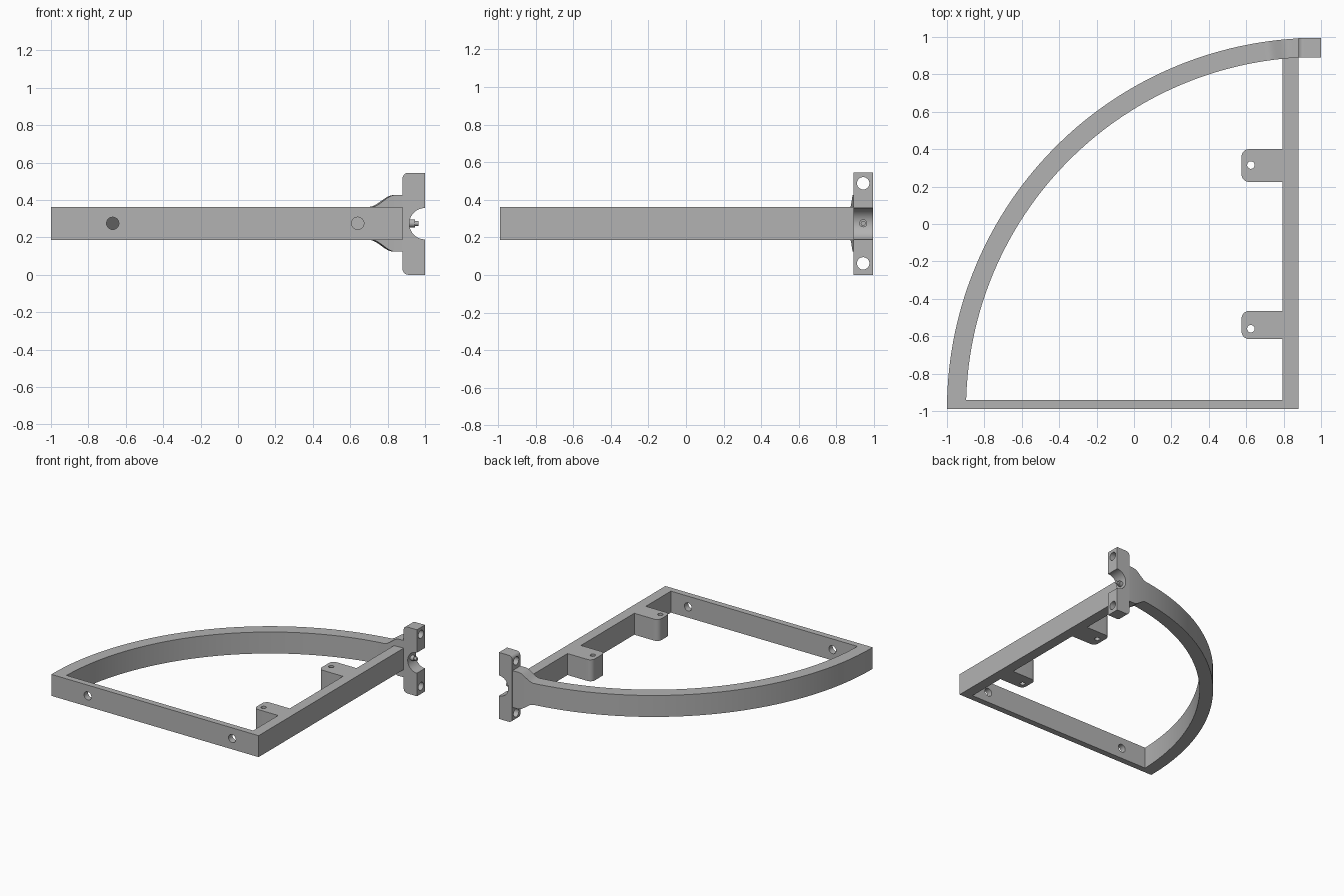
import bpy, bmesh, math
from mathutils import Vector

cube = bpy.data.objects.get("Cube")
if cube:
    bpy.data.objects.remove(cube, do_unlink=True)

GREY = (0.45, 0.45, 0.45, 1)
mat = bpy.data.materials.new("grey")
mat.use_nodes = True
mat.diffuse_color = GREY
mat.node_tree.nodes["Principled BSDF"].inputs["Base Color"].default_value = GREY

MID, HALF = 0.275, 0.088           # rail centre height and half height
BACK_IN, BACK_OUT = 0.89, 0.995    # depth of the hinge plate
PLATE_Y = (BACK_IN + BACK_OUT) / 2


def finish(bm, name):
    bmesh.ops.recalc_face_normals(bm, faces=bm.faces)
    mesh = bpy.data.meshes.new(name)
    bm.to_mesh(mesh)
    bm.free()
    mesh.materials.append(mat)
    ob = bpy.data.objects.new(name, mesh)
    bpy.context.collection.objects.link(ob)
    return ob


def activate(ob):
    bpy.ops.object.select_all(action='DESELECT')
    ob.select_set(True)
    bpy.context.view_layer.objects.active = ob


def smooth(ob):
    activate(ob)
    bpy.ops.object.shade_smooth_by_angle(angle=math.radians(30))


def prism(name, points, offset):
    """Extrude a flat outline of 3D points along an offset."""
    bm = bmesh.new()
    face = bm.faces.new([bm.verts.new(p) for p in points])
    out = bmesh.ops.extrude_face_region(bm, geom=[face])
    moved = [v for v in out["geom"] if isinstance(v, bmesh.types.BMVert)]
    bmesh.ops.translate(bm, verts=moved, vec=Vector(offset))
    return finish(bm, name)


def arc(cx, cy, r, a0, a1, n):
    angles = [math.radians(a0 + (a1 - a0) * i / n) for i in range(n + 1)]
    return [(cx + r * math.cos(a), cy + r * math.sin(a)) for a in angles]


def rail(name, x0, x1, y0, y1):
    z = MID - HALF
    return prism(name, [(x0, y0, z), (x1, y0, z), (x1, y1, z), (x0, y1, z)], (0, 0, 2 * HALF))


def cylinder(name, centre, axis, radius, length):
    bm = bmesh.new()
    turn = Vector((0, 0, 1)).rotation_difference(Vector(axis)).to_matrix().to_4x4()
    turn.translation = centre
    bmesh.ops.create_cone(bm, cap_ends=True, segments=32, radius1=radius,
                          radius2=radius, depth=length, matrix=turn)
    return finish(bm, name)


def drill(ob, centres, axis, radius):
    for c in centres:
        cutter = cylinder("hole_cutter", c, axis, radius, 0.4)
        cutter.hide_render = True
        mod = ob.modifiers.new("hole", 'BOOLEAN')
        mod.operation, mod.solver, mod.object = 'DIFFERENCE', 'EXACT', cutter
        activate(ob)
        bpy.ops.object.modifier_apply(modifier=mod.name)
        bpy.data.objects.remove(cutter, do_unlink=True)


# Curved rail: a swept section that flares in height toward the hinge
CX, CY, R_OUT, R_IN = 0.985, -0.99, 1.985, 1.883
end = math.degrees(math.acos((0.88 - CX) / R_OUT))
bends = [180 + (95.5 + 4 - 180) * i / 60 for i in range(61)]
bends += [99.5 + (end - 99.5) * i / 24 for i in range(1, 25)]
bm = bmesh.new()
rings = []
for deg in bends:
    c, s = math.cos(math.radians(deg)), math.sin(math.radians(deg))
    t = min(max((CX + R_OUT * c - 0.70) / 0.13, 0), 1)
    h = HALF + 0.063 * t * t * (3 - 2 * t)
    rings.append([bm.verts.new((CX + r * c, CY + r * s, MID + z))
                  for r, z in ((R_IN, -h), (R_OUT, -h), (R_OUT, h), (R_IN, h))])
for a, b in zip(rings, rings[1:]):
    for i in range(4):
        j = (i + 1) % 4
        bm.faces.new((a[i], a[j], b[j], b[i]))
bm.faces.new(rings[0])
bm.faces.new(rings[-1])
smooth(finish(bm, "curved_rail"))

# Straight rails
front = rail("front_rail", -0.91, 0.88, -0.99, -0.94)
drill(front, [(x, -0.965, MID) for x in (-0.67, 0.64)], (0, 1, 0), 0.033)
smooth(front)
rail("side_rail", 0.795, 0.88, -0.94, 0.89)

# Mounting tabs with rounded free corners
for name, y0, y1, hole in (("front_tab", -0.615, -0.465, -0.56),
                           ("back_tab", 0.225, 0.40, 0.315)):
    r, x0 = 0.04, 0.575
    outline = [(0.80, y0), (0.80, y1)]
    outline += arc(x0 + r, y1 - r, r, 90, 180, 8) + arc(x0 + r, y0 + r, r, 180, 270, 8)
    tab = prism(name, [(x, y, MID - HALF) for x, y in outline], (0, 0, 2 * HALF))
    drill(tab, [(0.625, hole, MID)], (0, 0, 1), 0.02)
    smooth(tab)

# Hinge plate with a half-round notch
r, x0, top = 0.03, 0.88, 0.545
outline = [(1, 0)] + arc(1, MID - 0.002, 0.084, 270, 90, 24) + [(1, top)]
outline += arc(x0 + r, top - r, r, 90, 180, 8) + arc(x0 + r, r, r, 180, 270, 8)
plate = prism("hinge_plate", [(x, BACK_IN, z) for x, z in outline],
              (0, BACK_OUT - BACK_IN, 0))
drill(plate, [(0.94, PLATE_Y, z) for z in (0.062, 0.488)], (1, 0, 0), 0.033)
smooth(plate)

# Stepped pin in the notch
smooth(cylinder("pin_base", (0.925, PLATE_Y, MID), (1, 0, 0), 0.021, 0.04))
smooth(cylinder("pin_tip", (0.953, PLATE_Y, MID), (1, 0, 0), 0.013, 0.026))
